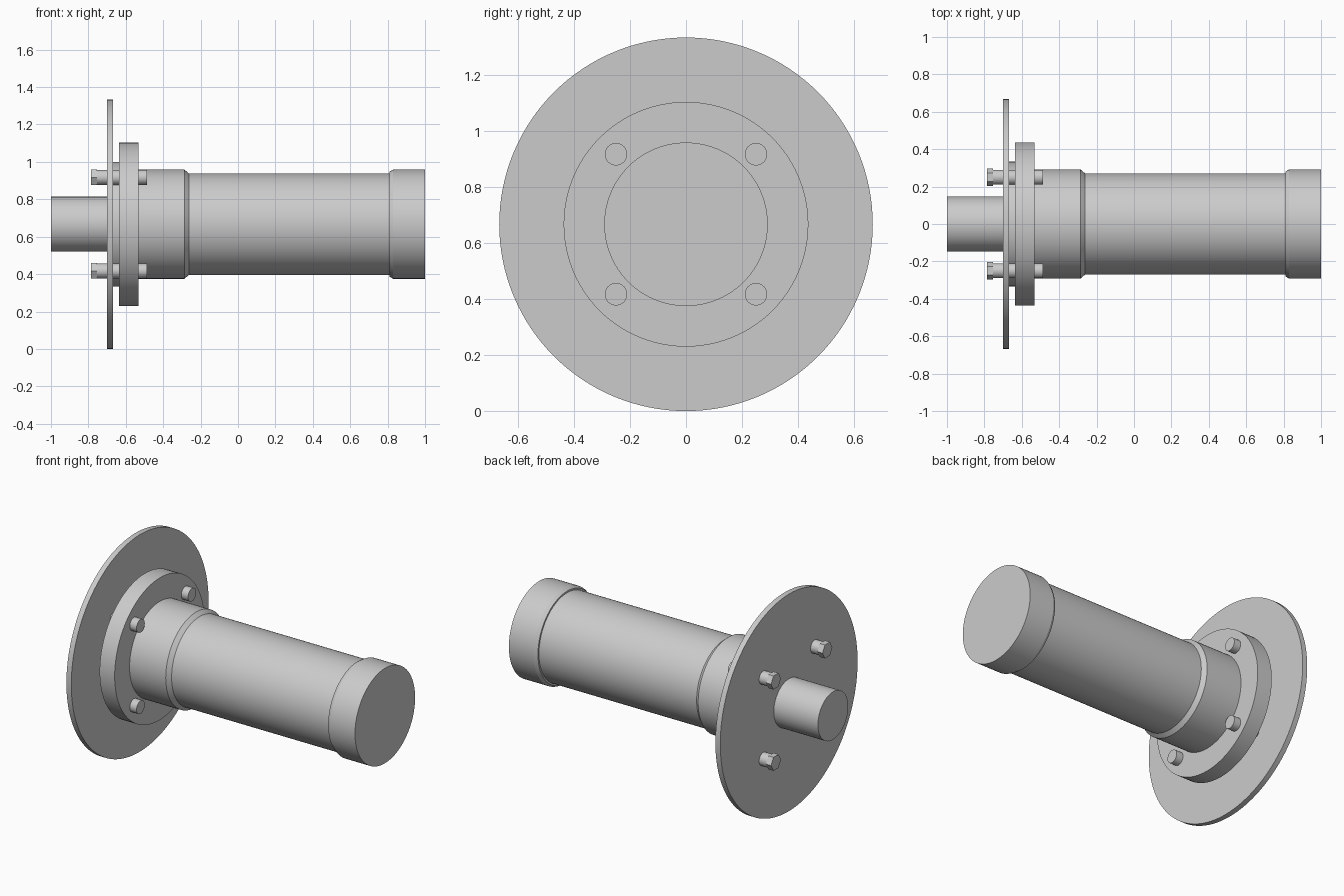
import bpy, bmesh, math

if "Cube" in bpy.data.objects:
    bpy.data.objects.remove(bpy.data.objects["Cube"])

AXIS_Z = 0.667


def turned(name, profile, y=0.0, z=0.0, sides=96):
    """Solid of revolution about the x axis from (x, radius) pairs, capped at both ends."""
    bm = bmesh.new()
    rings = []
    for x, r in profile:
        rings.append([bm.verts.new((x, r * math.cos(2 * math.pi * i / sides),
                                    r * math.sin(2 * math.pi * i / sides)))
                      for i in range(sides)])
    for a, b in zip(rings, rings[1:]):
        for i in range(sides):
            j = (i + 1) % sides
            bm.faces.new((a[i], a[j], b[j], b[i]))
    bm.faces.new(rings[0])
    bm.faces.new(rings[-1])
    bmesh.ops.recalc_face_normals(bm, faces=bm.faces)
    mesh = bpy.data.meshes.new(name)
    bm.to_mesh(mesh)
    bm.free()
    obj = bpy.data.objects.new(name, mesh)
    obj.location = (0, y, AXIS_Z + z)
    bpy.context.collection.objects.link(obj)
    bpy.ops.object.select_all(action='DESELECT')
    obj.select_set(True)
    bpy.context.view_layer.objects.active = obj
    bpy.ops.object.shade_smooth_by_angle(angle=math.radians(15))
    return obj


# Stub shaft and large backing disc
turned("stub_shaft", [(-1.0, 0.147), (-0.70, 0.147)])
turned("backing_disc", [(-0.70, 0.667), (-0.667, 0.667)], sides=128)

# Spacer, flange, shouldered body and end collar
turned("handle_body", [
    (-0.667, 0.333), (-0.635, 0.333),
    (-0.635, 0.437), (-0.533, 0.437),
    (-0.533, 0.292), (-0.287, 0.292),
    (-0.262, 0.271), (0.81, 0.271),
    (0.81, 0.281), (0.83, 0.292), (1.0, 0.292)])

# Four bolts with hexagonal heads
for y in (-0.25, 0.25):
    for z in (-0.25, 0.25):
        turned("bolt_shank", [(-0.753, 0.04), (-0.487, 0.04)], y, z, 40)
        turned("bolt_head", [(-0.787, 0.048), (-0.753, 0.048)], y, z, 6)
